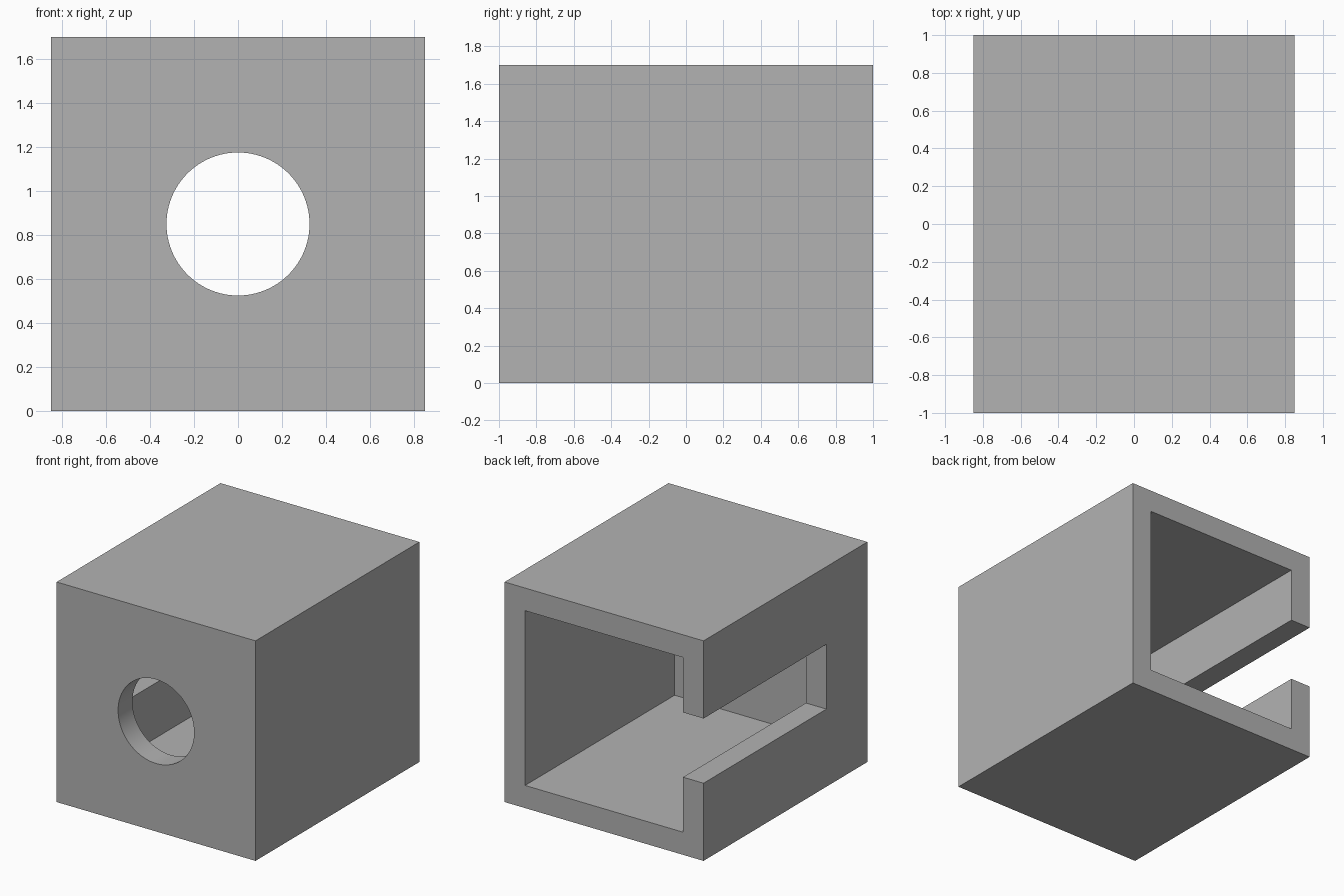
import bpy
import math

default = bpy.data.objects.get("Cube")
if default:
    bpy.data.objects.remove(default, do_unlink=True)

W, D, H = 1.7, 2.0, 1.7      # outer size
WALL = 0.175

grey = bpy.data.materials.new("plain_grey")
grey.use_nodes = True
colour = (0.448, 0.448, 0.448, 1)
grey.diffuse_color = colour
grey.node_tree.nodes["Principled BSDF"].inputs["Base Color"].default_value = colour


def box(name, low, high):
    """Axis-aligned box between two corners."""
    centre = [(a + b) / 2 for a, b in zip(low, high)]
    bpy.ops.mesh.primitive_cube_add(size=1, location=centre)
    obj = bpy.context.object
    obj.name = name
    obj.scale = [b - a for a, b in zip(low, high)]
    bpy.ops.object.transform_apply(location=True, rotation=True, scale=True)
    obj.data.materials.append(grey)
    return obj


def cut(target, cutter):
    """Subtract the cutter from the target, then discard it."""
    cutter.hide_render = True
    mod = target.modifiers.new("cut", "BOOLEAN")
    mod.operation = "DIFFERENCE"
    mod.solver = "EXACT"
    mod.object = cutter
    bpy.ops.object.select_all(action="DESELECT")
    bpy.context.view_layer.objects.active = target
    target.select_set(True)
    bpy.ops.object.modifier_apply(modifier=mod.name)
    bpy.data.objects.remove(cutter, do_unlink=True)


# Outer block
housing = box("housing", (-W / 2, -D / 2, 0), (W / 2, D / 2, H))

# Cavity, open at the back
cut(housing, box("cavity_cutter",
                 (-W / 2 + WALL, -D / 2 + WALL, WALL),
                 (W / 2 - WALL, D / 2 + 0.2, H - WALL)))

# Slot through the right wall, open at the back
cut(housing, box("slot_cutter", (-W / 2 - 0.2, -0.5, 0.6), (-0.4, D / 2 + 0.2, 1.1)))

# Round hole in the front wall
bpy.ops.mesh.primitive_cylinder_add(vertices=96, radius=0.325, depth=0.6,
                                    location=(0, -D / 2, H / 2),
                                    rotation=(math.pi / 2, 0, 0))
hole = bpy.context.object
hole.name = "hole_cutter"
hole.data.materials.append(grey)
cut(housing, hole)

bpy.ops.object.shade_smooth_by_angle(angle=math.radians(30))
